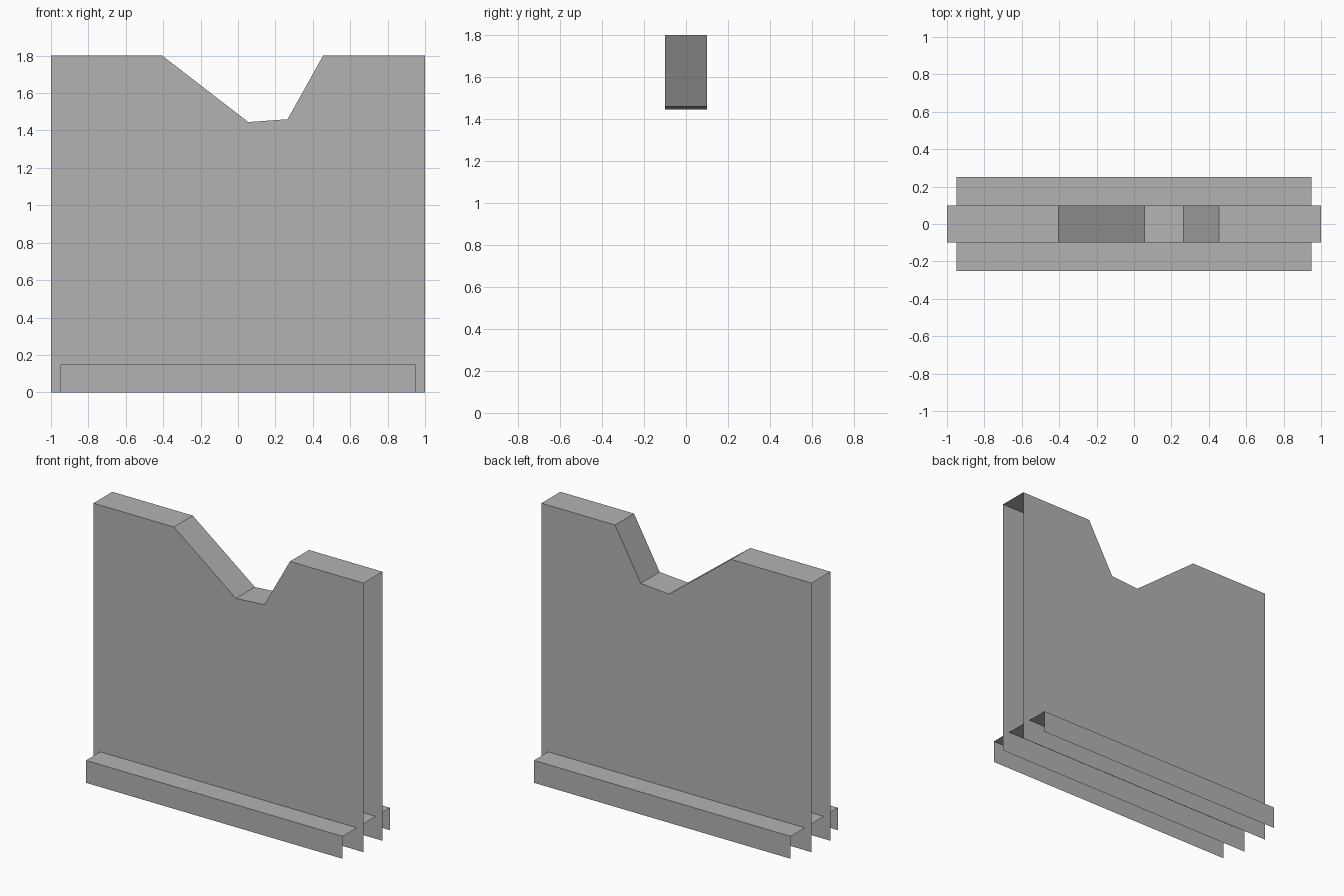
import bpy

cube = bpy.data.objects.get("Cube")
if cube:
    bpy.data.objects.remove(cube, do_unlink=True)

grey = bpy.data.materials.new("plain grey")
grey.use_nodes = True
colour = (0.45, 0.45, 0.45, 1)
grey.diffuse_color = colour
grey.node_tree.nodes["Principled BSDF"].inputs["Base Color"].default_value = colour


def open_shell(name, crest, half_depth):
    """Front and back sheets joined along the crest; ends and underside open."""
    outline = [(crest[0][0], 0)] + crest + [(crest[-1][0], 0)]
    n = len(outline)
    verts = [(x, y, z) for y in (-half_depth, half_depth) for x, z in outline]
    faces = [tuple(reversed(range(n))), tuple(range(n, 2 * n))]
    faces += [(i, i + 1, n + i + 1, n + i) for i in range(1, n - 2)]
    mesh = bpy.data.meshes.new(name)
    mesh.from_pydata(verts, [], faces)
    mesh.materials.append(grey)
    mesh.update()
    obj = bpy.data.objects.new(name, mesh)
    bpy.context.collection.objects.link(obj)
    return obj


# Tall wall with a broken notch in its top edge
open_shell("wall", [(-1, 1.8), (-0.405, 1.8), (0.055, 1.445),
                    (0.265, 1.46), (0.455, 1.8), (1, 1.8)], 0.1)

# Low plinth running through the foot of the wall
open_shell("plinth", [(-0.95, 0.15), (0.95, 0.15)], 0.25)
